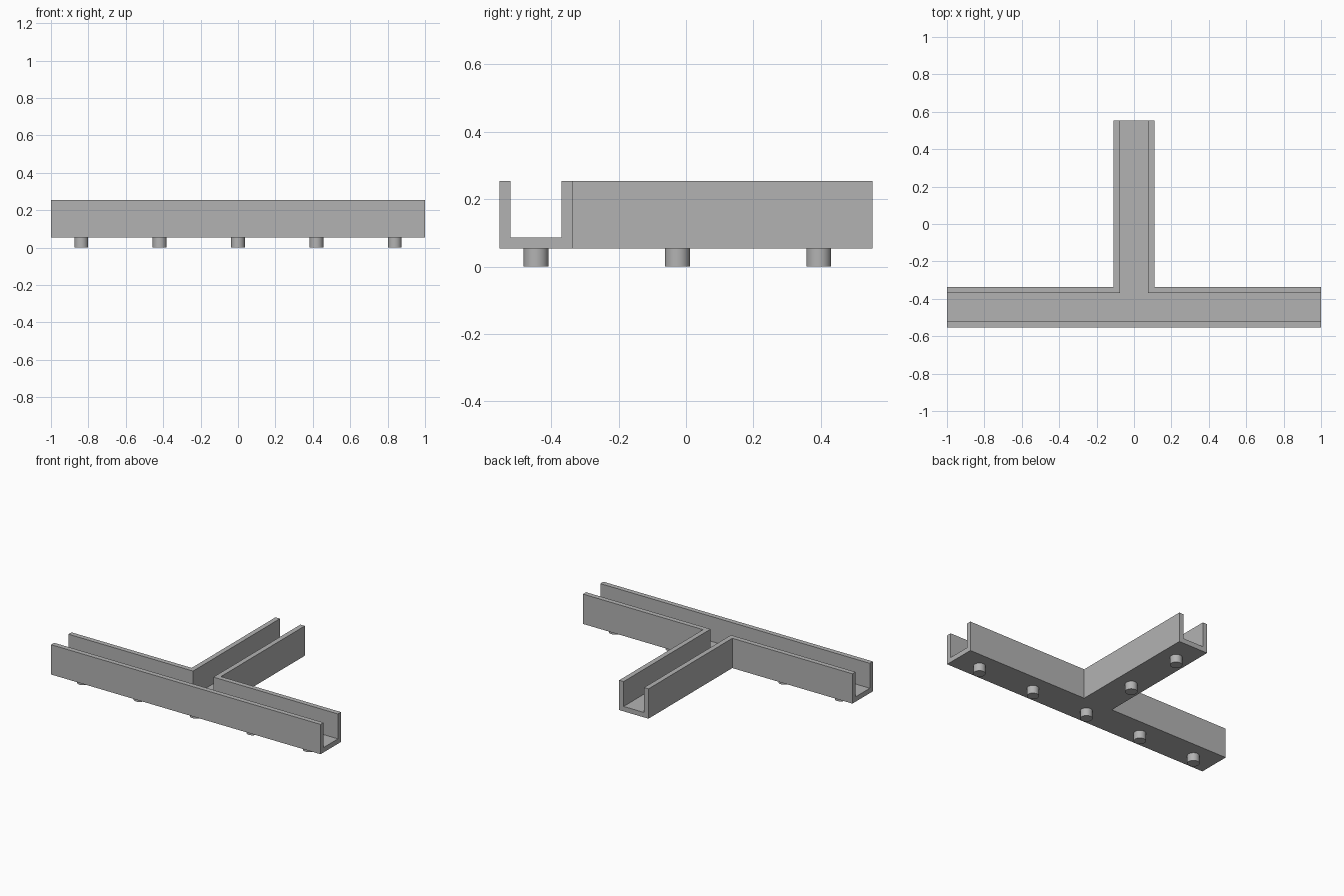
import bpy
import bmesh

if "Cube" in bpy.data.objects:
    bpy.data.objects.remove(bpy.data.objects["Cube"], do_unlink=True)

END_X, END_Y = 1.0, 0.553        # half length and half depth
WIDTH, WALL = 0.217, 0.033       # channel width and wall thickness
BASE, TOP = 0.053, 0.253         # underside and rim heights
PEG_RADIUS, PEG_STEP = 0.037, 0.419
MID_Y = -END_Y + WIDTH / 2       # centre line of the long channel

grey = bpy.data.materials.new("grey")
grey.use_nodes = True
colour = (0.45, 0.45, 0.45, 1)
grey.diffuse_color = colour
grey.node_tree.nodes["Principled BSDF"].inputs["Base Color"].default_value = colour


def t_prism(name, half, end_x, end_y, low, high):
    """T-shaped block with arms of the given half width."""
    right = [(end_x, MID_Y - half), (end_x, MID_Y + half),
             (half, MID_Y + half), (half, end_y)]
    outline = right + [(-x, y) for x, y in reversed(right)]
    bm = bmesh.new()
    face = bm.faces.new([bm.verts.new((x, y, low)) for x, y in outline])
    walls = bmesh.ops.extrude_face_region(bm, geom=[face])
    verts = [v for v in walls["geom"] if isinstance(v, bmesh.types.BMVert)]
    bmesh.ops.translate(bm, verts=verts, vec=(0, 0, high - low))
    bmesh.ops.recalc_face_normals(bm, faces=bm.faces)
    mesh = bpy.data.meshes.new(name)
    bm.to_mesh(mesh)
    bm.free()
    mesh.materials.append(grey)
    obj = bpy.data.objects.new(name, mesh)
    bpy.context.collection.objects.link(obj)
    return obj


# Open T-shaped channel: a solid T with a narrower T trough cut from it
channel = t_prism("t_channel", WIDTH / 2, END_X, END_Y, BASE, TOP)
trough = t_prism("trough_cutter", WIDTH / 2 - WALL, END_X + 0.1, END_Y + 0.1,
                 BASE + WALL, TOP + 0.1)
cut = channel.modifiers.new("trough", 'BOOLEAN')
cut.operation = 'DIFFERENCE'
cut.solver = 'EXACT'
cut.object = trough
bpy.context.view_layer.objects.active = channel
bpy.ops.object.modifier_apply(modifier=cut.name)
bpy.data.objects.remove(trough, do_unlink=True)

# Round pegs beneath both arms and the branch
spots = [("arm_peg", i * PEG_STEP, MID_Y) for i in range(-2, 3)]
spots += [("branch_peg", 0, MID_Y + i * PEG_STEP) for i in (1, 2)]
for name, x, y in spots:
    bpy.ops.mesh.primitive_cylinder_add(vertices=32, radius=PEG_RADIUS,
                                        depth=BASE, location=(x, y, BASE / 2))
    peg = bpy.context.object
    peg.name = name
    peg.data.materials.append(grey)
    bpy.ops.object.shade_smooth_by_angle()
